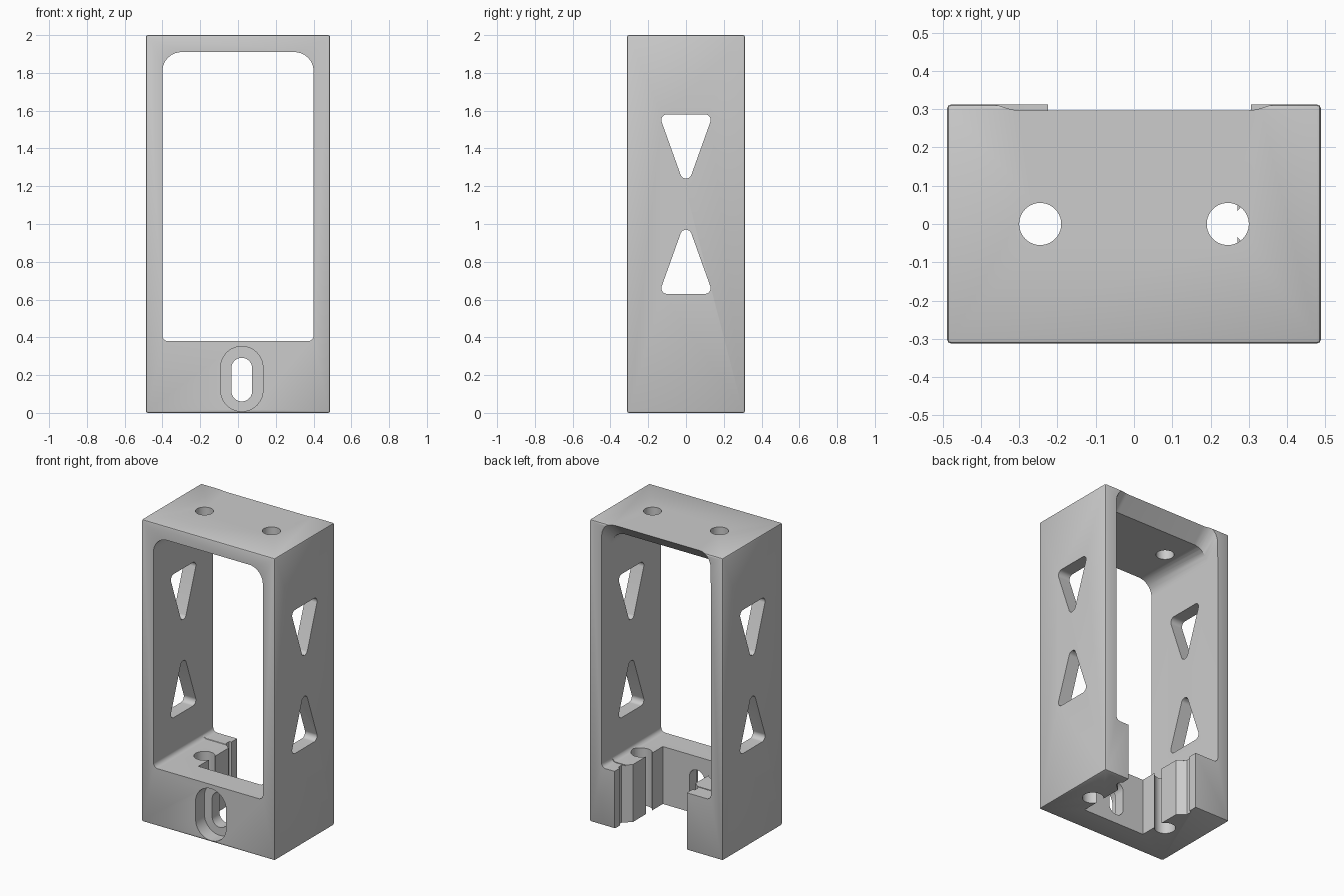
import bpy, bmesh, math
from mathutils import Vector

default = bpy.data.objects.get("Cube")
if default:
    bpy.data.objects.remove(default, do_unlink=True)

grey = bpy.data.materials.new("plain grey")
grey.use_nodes = True
colour = (0.604, 0.604, 0.604, 1)
grey.diffuse_color = colour
grey.node_tree.nodes["Principled BSDF"].inputs["Base Color"].default_value = colour


def fillet(corners, steps=8):
    """Round each (a, b, radius) corner of a polygon."""
    out = []
    for i, (a, b, r) in enumerate(corners):
        p = Vector((a, b))
        if r == 0:
            out.append(p)
            continue
        u = (Vector(corners[i - 1][:2]) - p).normalized()
        v = (Vector(corners[(i + 1) % len(corners)][:2]) - p).normalized()
        half = u.angle(v) / 2
        centre = p + (u + v).normalized() * r / math.sin(half)
        start = p + u * r / math.tan(half) - centre
        end = p + v * r / math.tan(half) - centre
        for k in range(steps + 1):
            out.append(centre + start.lerp(end, k / steps).normalized() * r)
    return out


def rect(a, b, wide, high, r):
    return fillet([(a + s * wide, b + t * high, r)
                   for s, t in ((-1, -1), (1, -1), (1, 1), (-1, 1))])


def circle(a, b, r, n=40):
    return [Vector((a + r * math.cos(k * math.tau / n), b + r * math.sin(k * math.tau / n)))
            for k in range(n)]


def prism(name, outline, axis, lo, hi, lift=(0, 0)):
    """Extrude an outline along an axis; lift raises each end to shear it."""
    bm = bmesh.new()
    ends = []
    for d, up in zip((lo, hi), lift):
        place = {"x": lambda p: (d, p.x, p.y + up),
                 "y": lambda p: (p.x, d, p.y + up),
                 "z": lambda p: (p.x, p.y, d)}[axis]
        ends.append([bm.verts.new(place(p)) for p in outline])
    n = len(outline)
    bm.faces.new(ends[0])
    bm.faces.new(ends[1][::-1])
    for i in range(n):
        j = (i + 1) % n
        bm.faces.new((ends[0][j], ends[0][i], ends[1][i], ends[1][j]))
    bmesh.ops.recalc_face_normals(bm, faces=bm.faces[:])
    mesh = bpy.data.meshes.new(name)
    bm.to_mesh(mesh)
    bm.free()
    mesh.materials.append(grey)
    obj = bpy.data.objects.new(name, mesh)
    bpy.context.collection.objects.link(obj)
    return obj


# Outer block with softened edges
housing = prism("housing_frame", rect(0, 0, 0.488, 0.312, 0), "z", 0, 2)
bpy.context.view_layer.objects.active = housing
soft = housing.modifiers.new("soft_edges", "BEVEL")
soft.width, soft.segments = 0.01, 2
bpy.ops.object.modifier_apply(modifier=soft.name)


def cut(*args, **kw):
    cutter = prism(*args, **kw)
    cutter.hide_render = True
    mod = housing.modifiers.new("cut", "BOOLEAN")
    mod.operation, mod.solver, mod.object = "DIFFERENCE", "EXACT", cutter
    bpy.context.view_layer.objects.active = housing
    bpy.ops.object.modifier_apply(modifier=mod.name)
    bpy.data.objects.remove(cutter, do_unlink=True)


# Main window, flared upward at the back
def window(w):
    return fillet([(-w, 0.38, 0.03), (w, 0.38, 0.03), (w, 1.91, 0.1), (-w, 1.91, 0.1)])


cut("window_cutter", window(0.4), "y", -0.5, 0.5)
cut("flare_cutter", window(0.399), "y", 0.2, 0.4, lift=(-0.007, 0.193))

# Triangular side openings, mirrored above and below mid height
for sign in (1, -1):
    mid = 1.105
    tri = [(-0.143, mid + sign * 0.475, 0.03), (0.143, mid + sign * 0.475, 0.03),
           (0, mid + sign * 0.076, 0.03)]
    cut("triangle_cutter", fillet(tri), "x", -0.7, 0.7)

# Round holes in the top
for side in (-1, 1):
    cut("top_hole_cutter", circle(side * 0.245, 0, 0.055), "z", 1.8, 2.2)

# Base cavity, open at the back, with ridges and retaining lips
half = [(0.23, -0.143, 0), (0.23, 0.17, 0), (0.28, 0.215, 0),
        (0.28, 0.25, 0), (0.265, 0.255, 0), (0.265, 0.4, 0)]
axis_x = 0.04
profile = [(axis_x + w, y, r) for w, y, r in half]
profile += [(axis_x - w, y, r) for w, y, r in reversed(half)]
cut("cavity_cutter", fillet(profile), "z", -0.1, 0.5)
for side in (-1, 1):
    cut("groove_cutter", circle(axis_x + side * 0.285, 0, 0.064), "z", -0.1, 0.5)

# Oval slot with a wider recess in the front bar
cut("recess_cutter", rect(0.02, 0.18, 0.112, 0.172, 0.111), "y", -0.5, -0.22)
cut("slot_cutter", rect(0.02, 0.176, 0.055, 0.115, 0.054), "y", -0.5, -0.1)

bpy.ops.object.select_all(action="DESELECT")
housing.select_set(True)
bpy.context.view_layer.objects.active = housing
bpy.ops.object.shade_smooth_by_angle(angle=math.radians(30))
